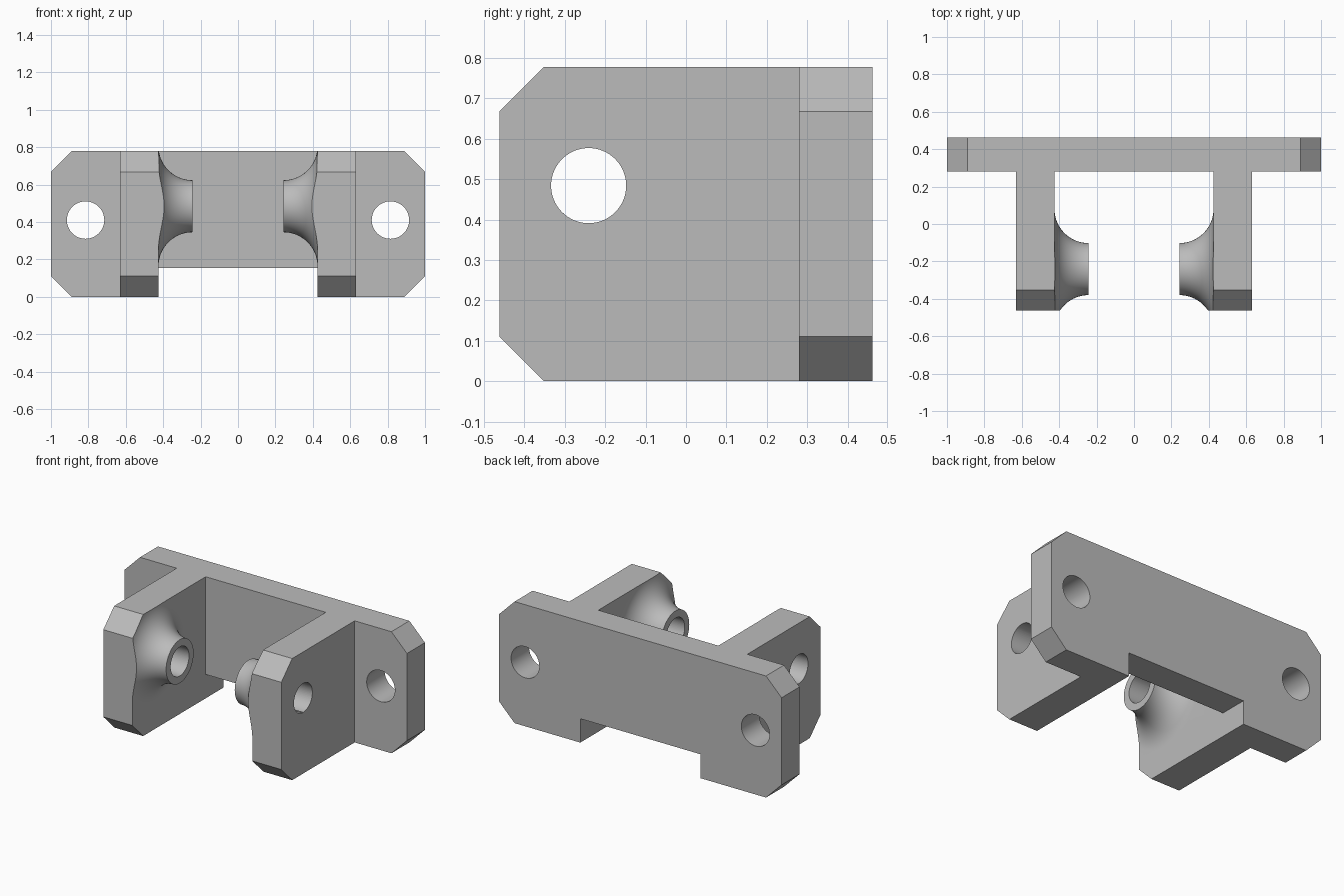
import bpy, bmesh, math
from mathutils import Matrix, Vector

if "Cube" in bpy.data.objects:
    bpy.data.objects.remove(bpy.data.objects["Cube"])

HEIGHT, CHAMFER, FRONT, BACK = 0.778, 0.11, -0.462, 0.462
PLATE_FRONT = 0.28
ARM_IN, ARM_OUT = 0.425, 0.63
PIN_Y, PIN_Z = -0.241, 0.484
BOSS_TIP, BOSS_R = 0.243, 0.139

grey = bpy.data.materials.new("plain grey")
grey.use_nodes = True
grey.diffuse_color = (0.5, 0.5, 0.5, 1)
grey.node_tree.nodes["Principled BSDF"].inputs["Base Color"].default_value = (0.5, 0.5, 0.5, 1)


def finish(name, bm):
    bmesh.ops.recalc_face_normals(bm, faces=bm.faces)
    mesh = bpy.data.meshes.new(name)
    bm.to_mesh(mesh)
    bm.free()
    mesh.materials.append(grey)
    obj = bpy.data.objects.new(name, mesh)
    bpy.context.collection.objects.link(obj)
    return obj


def prism(name, outline, depth):
    """Extrude a closed outline of 3D points along a depth vector."""
    bm = bmesh.new()
    face = bm.faces.new([bm.verts.new(p) for p in outline])
    new = bmesh.ops.extrude_face_region(bm, geom=[face])["geom"]
    bmesh.ops.translate(bm, vec=Vector(depth),
                        verts=[v for v in new if isinstance(v, bmesh.types.BMVert)])
    return finish(name, bm)


def lathe(name, profile, center, axis, steps=64):
    """Turn (distance along axis, radius) points about an axis through center."""
    axis = Vector(axis)
    side = Vector((0, 0, 1))
    bm = bmesh.new()
    verts = [bm.verts.new(Vector(center) + axis * a + side * r) for a, r in profile]
    edges = [bm.edges.new(pair) for pair in zip(verts, verts[1:])]
    bmesh.ops.spin(bm, geom=verts + edges, cent=center, axis=axis,
                   angle=math.tau, steps=steps, use_duplicate=False)
    bmesh.ops.remove_doubles(bm, verts=bm.verts, dist=1e-5)
    return finish(name, bm)


def combine(target, tool, operation):
    mod = target.modifiers.new(operation, "BOOLEAN")
    mod.operation, mod.object, mod.solver = operation, tool, "EXACT"
    bpy.context.view_layer.update()
    result = target.evaluated_get(bpy.context.evaluated_depsgraph_get())
    mesh = bpy.data.meshes.new_from_object(result)
    target.modifiers.clear()
    target.data = mesh
    bpy.data.objects.remove(tool)


# Back plate: chamfered corners and a notch along the bottom
half = [(ARM_IN, 0.153), (ARM_IN, 0), (1 - CHAMFER, 0), (1, CHAMFER),
        (1, HEIGHT - CHAMFER), (1 - CHAMFER, HEIGHT)]
outline = half + [(-x, z) for x, z in reversed(half)]
bracket = prism("bracket", [(x, PLATE_FRONT, z) for x, z in outline],
                (0, BACK - PLATE_FRONT, 0))

# Arm outline, seen from the side
arm_outline = [(PLATE_FRONT + 0.09, 0), (FRONT + CHAMFER, 0), (FRONT, CHAMFER),
               (FRONT, HEIGHT - CHAMFER), (FRONT + CHAMFER, HEIGHT),
               (PLATE_FRONT + 0.09, HEIGHT)]

# Boss flaring into the arm wall by a quarter-circle fillet
fillet = ARM_IN - BOSS_TIP
flare = [(BOSS_TIP + fillet * math.sin(t), BOSS_R + fillet * (1 - math.cos(t)))
         for t in [math.pi / 2 * i / 20 for i in range(21)]]
arm_profile = [(BOSS_TIP, 0)] + flare + [(ARM_IN, 1.5), (ARM_OUT, 1.5), (ARM_OUT, 0)]

for s in (1, -1):
    arm = lathe("arm", arm_profile, (0, PIN_Y, PIN_Z), (s, 0, 0))
    trim = prism("arm_trim", [(0.1 * s, y, z) for y, z in arm_outline], (0.8 * s, 0, 0))
    combine(arm, trim, "INTERSECT")
    combine(bracket, arm, "UNION")

# Pin holes through the arms and screw holes through the back plate
for s in (1, -1):
    pin = lathe("pin_hole", [(0.1, 0), (0.1, 0.093), (0.8, 0.093), (0.8, 0)],
                (0, PIN_Y, PIN_Z), (s, 0, 0))
    combine(bracket, pin, "DIFFERENCE")
    screw = lathe("screw_hole", [(0.1, 0), (0.1, 0.1), (0.7, 0.1), (0.7, 0)],
                  (0.815 * s, 0, 0.41), (0, 1, 0))
    combine(bracket, screw, "DIFFERENCE")

# Smooth the turned surfaces, keep the plane walls flat
bpy.ops.object.select_all(action="DESELECT")
bracket.select_set(True)
bpy.context.view_layer.objects.active = bracket
bpy.ops.object.shade_smooth_by_angle(angle=math.radians(30))
for face in bracket.data.polygons:
    if max(abs(c) for c in face.normal) > 0.9999 and face.area > 0.02:
        face.use_smooth = False
